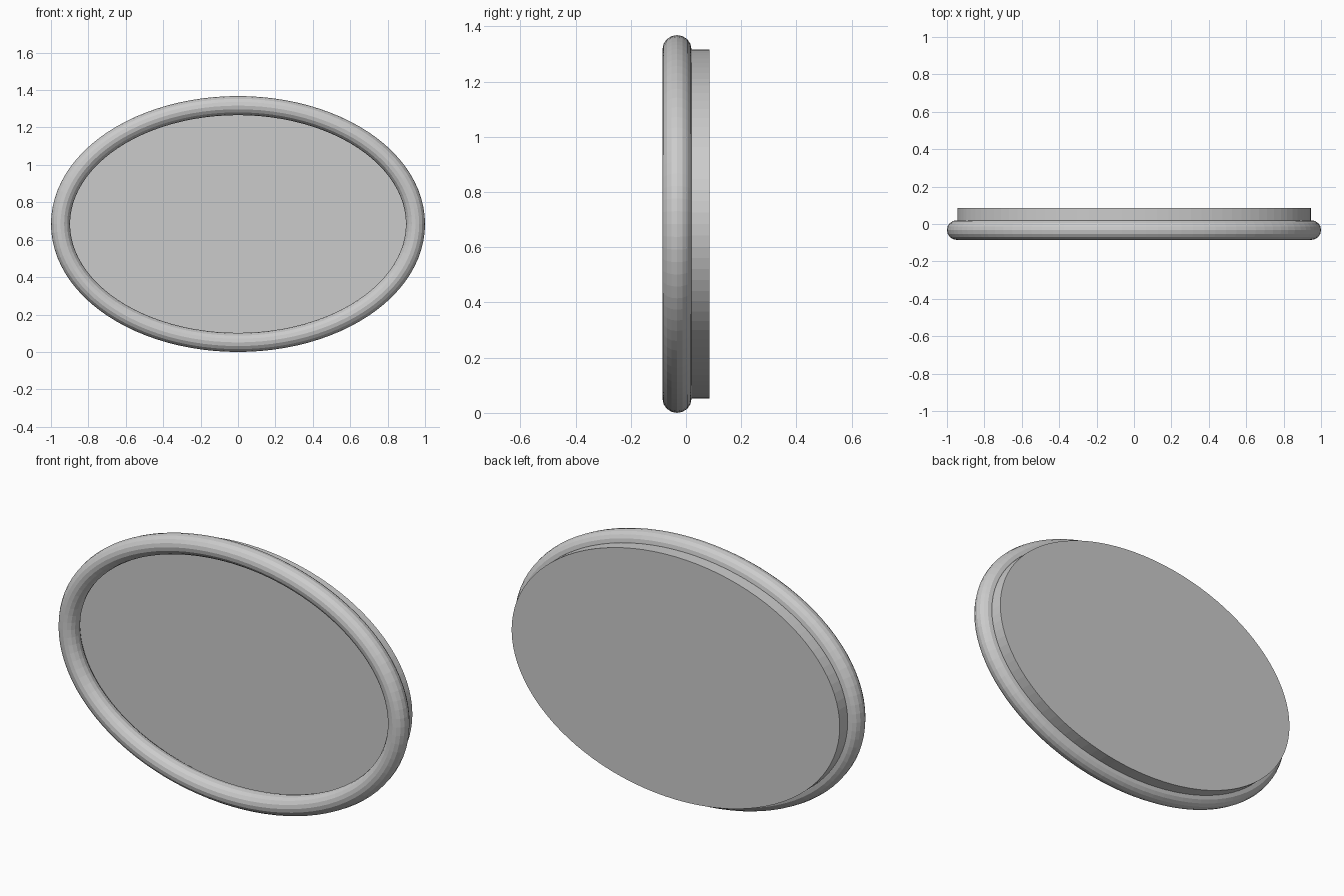
import bpy, bmesh
from math import sin, cos, pi
from mathutils import Vector

if "Cube" in bpy.data.objects:
    bpy.data.objects.remove(bpy.data.objects["Cube"], do_unlink=True)

SEGMENTS, SIDES = 96, 16
CENTRE_Z = 0.684
RIM_Y, RIM_RADIUS, RIM_DEPTH = -0.0325, 0.051, 0.0525
RX, RZ = 0.949, 0.633
PLATE_FRONT, PLATE_BACK = 0.018, 0.085

grey = bpy.data.materials.new("plain grey")
grey.use_nodes = True
grey.diffuse_color = (0.6, 0.6, 0.6, 1)
grey.node_tree.nodes["Principled BSDF"].inputs["Base Color"].default_value = (0.6, 0.6, 0.6, 1)


def ellipse(rx, rz, y):
    angles = [2 * pi * i / SEGMENTS for i in range(SEGMENTS)]
    return [Vector((rx * cos(a), y, CENTRE_Z + rz * sin(a))) for a in angles]


def bridge(bm, a, b):
    n = len(a)
    for i in range(n):
        j = (i + 1) % n
        bm.faces.new((a[i], a[j], b[j], b[i]))


def finish(bm, name):
    bmesh.ops.recalc_face_normals(bm, faces=bm.faces)
    mesh = bpy.data.meshes.new(name)
    bm.to_mesh(mesh)
    bm.free()
    mesh.materials.append(grey)
    obj = bpy.data.objects.new(name, mesh)
    bpy.context.collection.objects.link(obj)


# Rounded oval rim: a circle swept along the ellipse
bm = bmesh.new()
rings = []
for i, p in enumerate(ellipse(RX, RZ, RIM_Y)):
    a = 2 * pi * i / SEGMENTS
    out = Vector((RZ * cos(a), 0, RX * sin(a))).normalized()
    ring = []
    for k in range(SIDES):
        t = 2 * pi * k / SIDES
        offset = out * RIM_RADIUS * cos(t) + Vector((0, RIM_DEPTH * sin(t), 0))
        ring.append(bm.verts.new(p + offset))
    rings.append(ring)
for i in range(SEGMENTS):
    bridge(bm, rings[i], rings[(i + 1) % SEGMENTS])
finish(bm, "rim")

# Oval plate fixed to the back of the rim
bm = bmesh.new()
front = [bm.verts.new(p) for p in ellipse(0.945, 0.632, PLATE_FRONT)]
back = [bm.verts.new(p) for p in ellipse(0.945, 0.632, PLATE_BACK)]
bridge(bm, front, back)
bm.faces.new(front)
bm.faces.new(back)
finish(bm, "plate")
